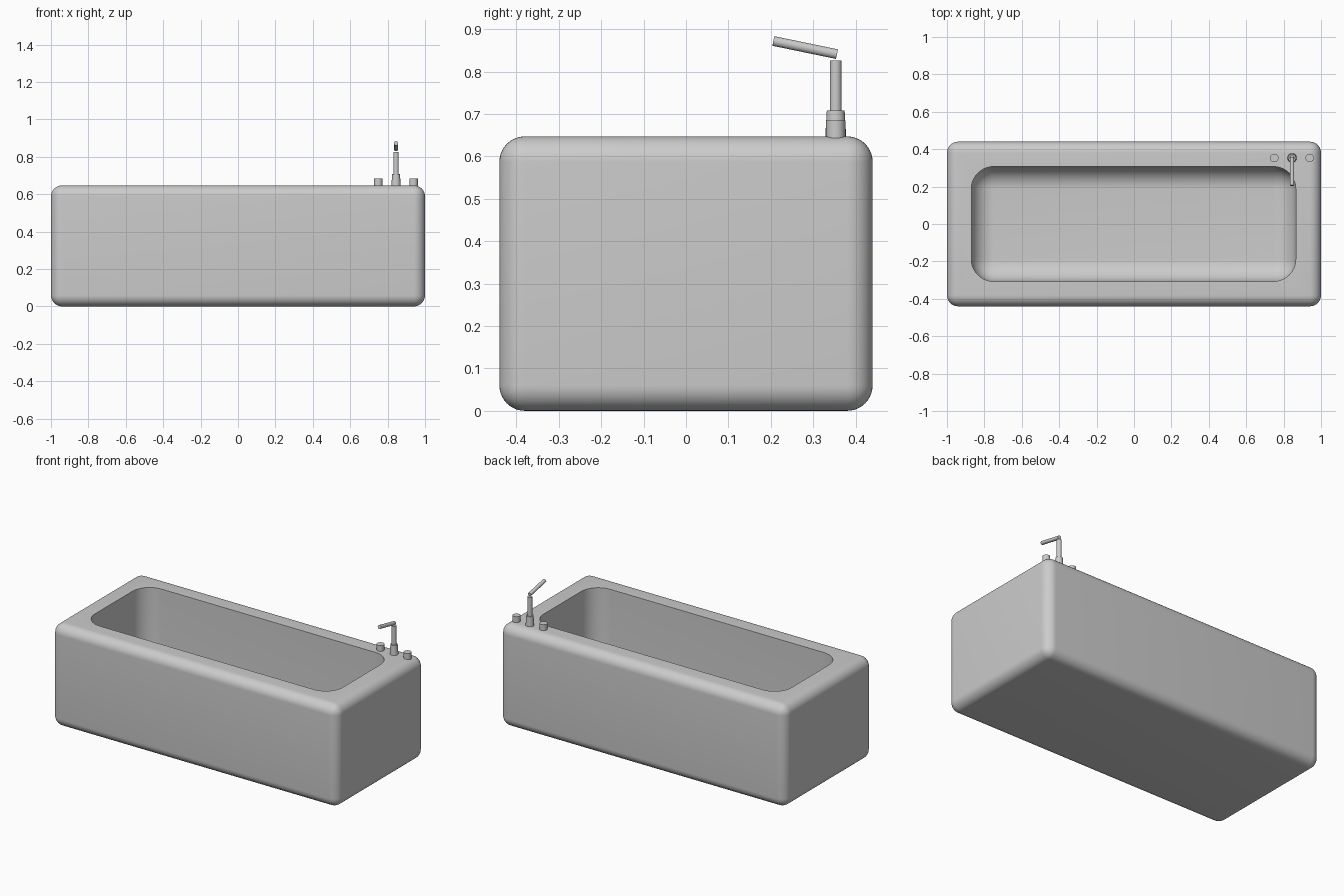
import bpy, bmesh, math
from mathutils import Vector

if "Cube" in bpy.data.objects:
    bpy.data.objects.remove(bpy.data.objects["Cube"])

RIM = 0.647


def finish(bm, name):
    me = bpy.data.meshes.new(name)
    bm.to_mesh(me)
    bm.free()
    ob = bpy.data.objects.new(name, me)
    bpy.context.collection.objects.link(ob)
    return ob


def smooth(ob, angle=35):
    bpy.ops.object.select_all(action='DESELECT')
    ob.select_set(True)
    bpy.context.view_layer.objects.active = ob
    bpy.ops.object.shade_smooth_by_angle(angle=math.radians(angle))


def rounded_box(name, lo, hi, radius, segments=10):
    lo, hi = Vector(lo), Vector(hi)
    bm = bmesh.new()
    bmesh.ops.create_cube(bm, size=1)
    for v in bm.verts:
        v.co = (lo + hi) / 2 + v.co * (hi - lo)
    bmesh.ops.bevel(bm, geom=bm.edges[:], offset=radius, segments=segments,
                    profile=0.5, affect='EDGES')
    return finish(bm, name)


def rod(name, start, end, r1, r2=None, sides=32):
    start, end = Vector(start), Vector(end)
    axis = end - start
    bm = bmesh.new()
    bmesh.ops.create_cone(bm, cap_ends=True, segments=sides, radius1=r1,
                          radius2=r1 if r2 is None else r2, depth=axis.length)
    ob = finish(bm, name)
    ob.rotation_mode = 'QUATERNION'
    ob.rotation_quaternion = axis.to_track_quat('Z', 'Y')
    ob.location = (start + end) / 2
    smooth(ob)
    return ob


# Tub shell with the basin hollowed out
tub = rounded_box("tub", (-1, -0.44, 0), (1, 0.44, RIM), 0.06)
basin = rounded_box("basin_cutter", (-0.87, -0.307, 0.12), (0.865, 0.307, 0.9), 0.12, 14)
cut = tub.modifiers.new("basin", 'BOOLEAN')
cut.operation = 'DIFFERENCE'
cut.solver = 'EXACT'
cut.object = basin
bpy.context.view_layer.objects.active = tub
bpy.ops.object.modifier_apply(modifier=cut.name)
bpy.data.objects.remove(basin)
smooth(tub)

# Drain on the basin floor
rod("drain", (-0.71, 0, 0.11), (-0.71, 0, 0.125), 0.027)

# Tap handles either side of the faucet
FX, FY = 0.845, 0.353
for side, dx in (("left", -0.095), ("right", 0.094)):
    rod(side + "_tap", (FX + dx, FY, RIM - 0.01), (FX + dx, FY, 0.684), 0.0225)

# Faucet: tapered base, upright pipe and tilted spout
rod("faucet_base", (FX, FY, RIM - 0.005), (FX, FY, 0.708), 0.025, 0.021)
rod("faucet_pipe", (FX, FY, 0.70), (FX, FY, 0.826), 0.014)
rod("faucet_spout", (FX, 0.356, 0.841), (FX, 0.206, 0.872), 0.0115)
